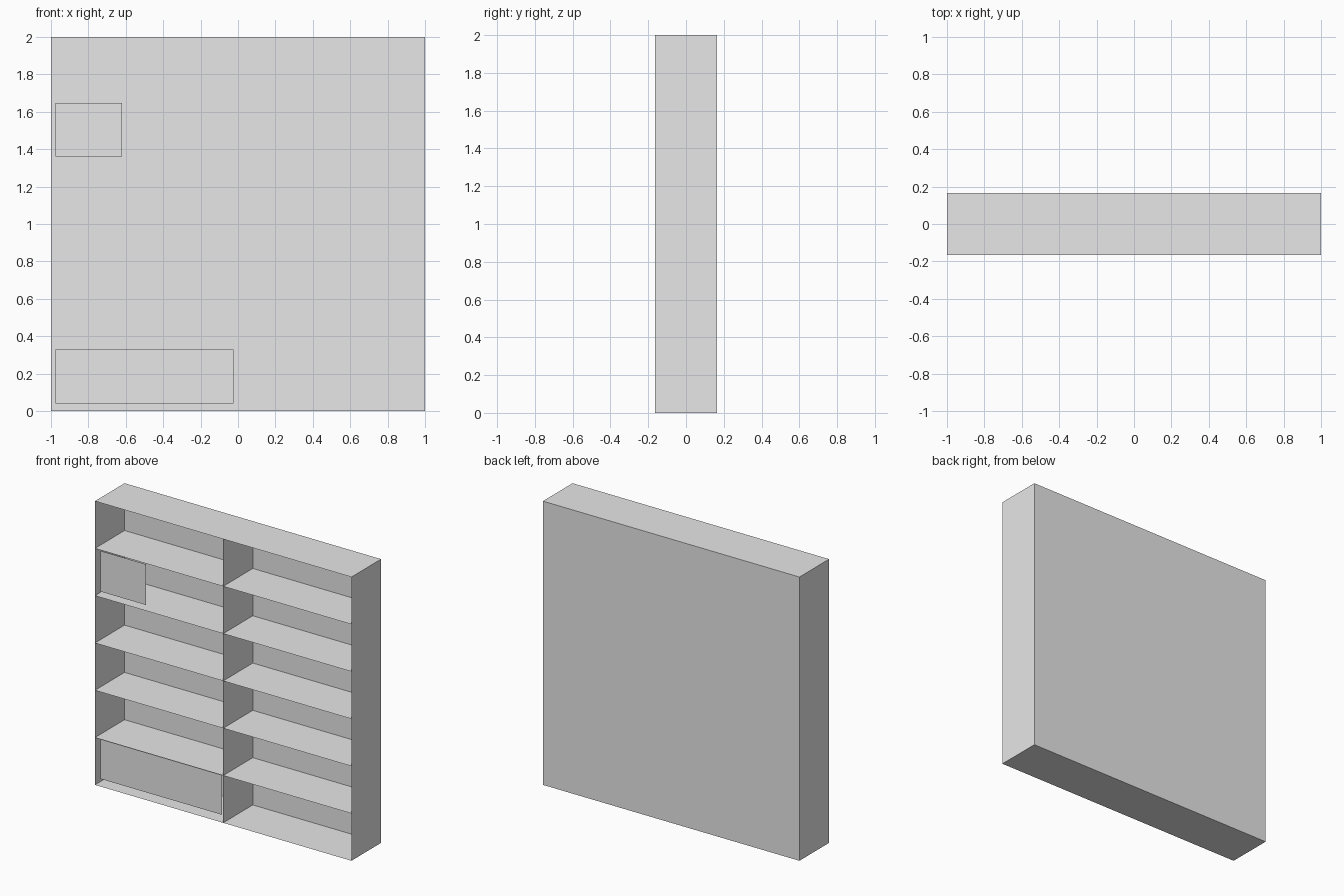
import bpy
from mathutils import Vector

cube = bpy.data.objects.get("Cube")
if cube:
    bpy.data.objects.remove(cube, do_unlink=True)

# Plain light grey for the whole unit
grey = bpy.data.materials.new("light_grey")
grey.use_nodes = True
colour = (0.8, 0.8, 0.8, 1)
grey.diffuse_color = colour
grey.node_tree.nodes["Principled BSDF"].inputs["Base Color"].default_value = colour

WIDTH, HEIGHT, DEPTH = 2.0, 2.0, 0.33
ROWS = 6
FRONT, BACK = -DEPTH / 2, DEPTH / 2


def sheet(name, corner, edge_u, edge_v):
    """Flat rectangular sheet from a corner and two edges; normal is u x v."""
    c, u, v = Vector(corner), Vector(edge_u), Vector(edge_v)
    mesh = bpy.data.meshes.new(name)
    mesh.from_pydata([c, c + u, c + u + v, c + v], [], [(0, 1, 2, 3)])
    mesh.materials.append(grey)
    obj = bpy.data.objects.new(name, mesh)
    bpy.context.collection.objects.link(obj)
    return obj


across, deep, up = (WIDTH, 0, 0), (0, DEPTH, 0), (0, 0, HEIGHT)

# Back panel
sheet("back_panel", (WIDTH / 2, BACK, 0), (-WIDTH, 0, 0), up)

# Side walls and middle divider
sheet("left_side", (WIDTH / 2, FRONT, 0), deep, up)
sheet("right_side", (-WIDTH / 2, BACK, 0), (0, -DEPTH, 0), up)
sheet("middle_divider", (0, FRONT, 0), deep, up)

# Base, evenly spaced shelves and top
sheet("base_panel", (-WIDTH / 2, BACK, 0), across, (0, -DEPTH, 0))
for i in range(1, ROWS):
    sheet(f"shelf_{i}", (-WIDTH / 2, FRONT, HEIGHT * i / ROWS), across, deep)
sheet("top_panel", (-WIDTH / 2, FRONT, HEIGHT), across, deep)


# Thin fronts set slightly inside two of the right-hand compartments
def front_plate(name, x0, x1, z0, z1):
    sheet(name, (x0, FRONT + 0.025, z0), (x1 - x0, 0, 0), (0, 0, z1 - z0))


front_plate("lower_door", -0.975, -0.025, 0.04, 0.33)
front_plate("upper_small_door", -0.975, -0.62, 1.36, 1.647)
